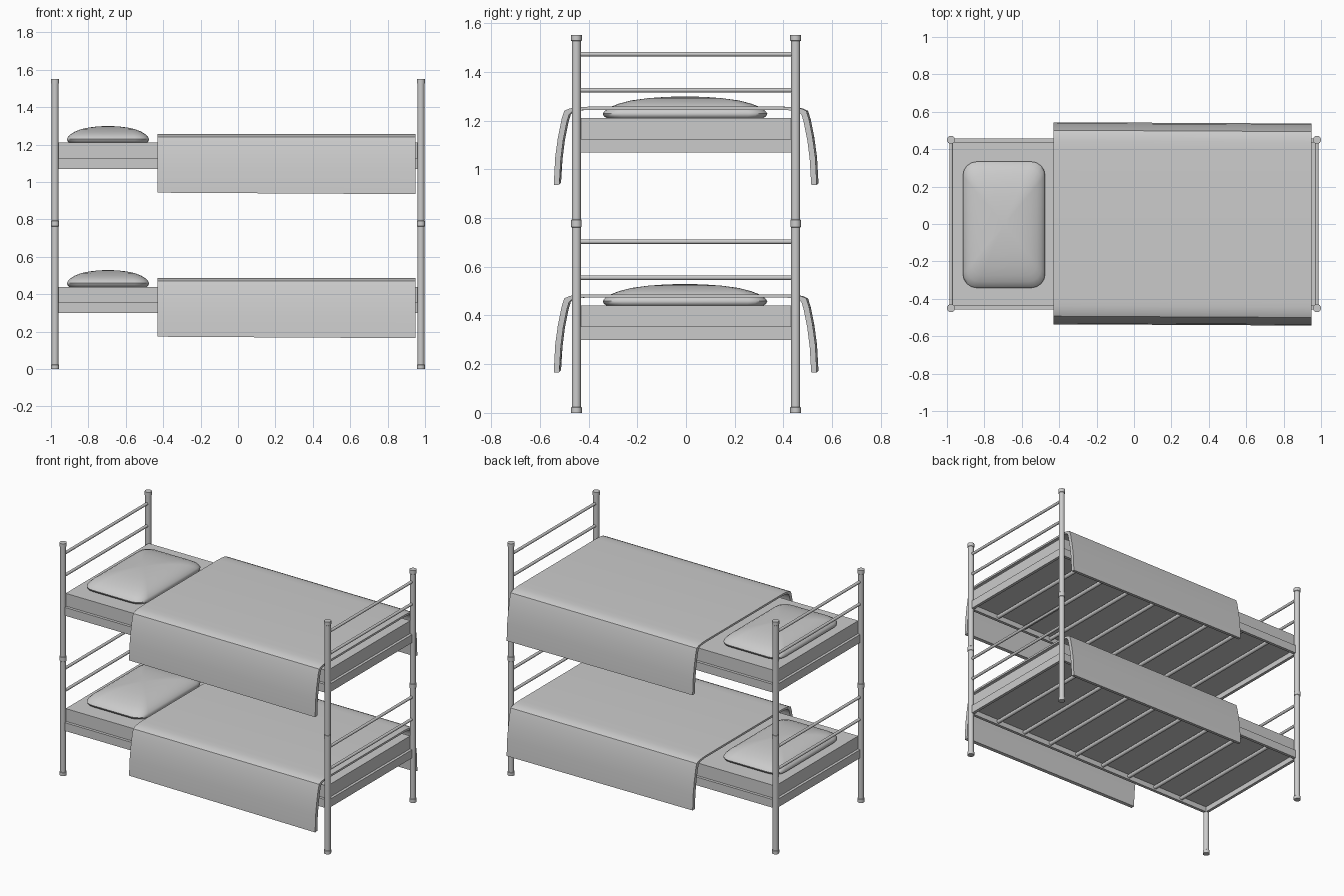
import bpy, bmesh, math
from mathutils import Vector

if "Cube" in bpy.data.objects:
    bpy.data.objects.remove(bpy.data.objects["Cube"])

LEVELS = {"lower": 0.0, "upper": 0.77}
PX, PY = 0.978, 0.45


def finish(name, bm, angle=None):
    bmesh.ops.recalc_face_normals(bm, faces=bm.faces[:])
    me = bpy.data.meshes.new(name)
    bm.to_mesh(me)
    bm.free()
    ob = bpy.data.objects.new(name, me)
    bpy.context.collection.objects.link(ob)
    if angle:
        bpy.ops.object.select_all(action='DESELECT')
        ob.select_set(True)
        bpy.context.view_layer.objects.active = ob
        bpy.ops.object.shade_smooth_by_angle(angle=math.radians(angle))
    return ob


def box(name, lo, hi):
    bm = bmesh.new()
    bmesh.ops.create_cube(bm, size=1)
    for v in bm.verts:
        v.co = Vector([(a + b) / 2 + c * (b - a) for a, b, c in zip(lo, hi, v.co)])
    return finish(name, bm)


def loft(bm, rings):
    """Skin closed rings of points and cap both ends."""
    rows = [[bm.verts.new(p) for p in r] for r in rings]
    n = len(rows[0])
    for a, b in zip(rows, rows[1:]):
        for i in range(n):
            j = (i + 1) % n
            bm.faces.new((a[i], a[j], b[j], b[i]))
    bm.faces.new(rows[0])
    bm.faces.new(rows[-1])


def cross_bar(name, x, z, r, half):
    bm = bmesh.new()
    loft(bm, [[(x + r * math.cos(t), y, z + r * math.sin(t))
               for t in [i * math.tau / 12 for i in range(12)]]
              for y in (-half, half)])
    return finish(name, bm, 40)


def post(name, x, y):
    # tube with end caps and a joining collar halfway up
    profile = [(0.022, 0), (0.022, 0.022), (0.019, 0.024), (0.019, 0.762),
               (0.0215, 0.764), (0.0215, 0.792), (0.019, 0.794), (0.019, 1.526),
               (0.022, 1.528), (0.022, 1.552)]
    bm = bmesh.new()
    loft(bm, [[(x + r * math.cos(i * math.tau / 16), y + r * math.sin(i * math.tau / 16), z)
               for i in range(16)] for r, z in profile])
    return finish(name, bm, 40)


def pillow(name, dz):
    # rounded rectangle outline, domed by shrinking rings
    hx, hy, r = 0.22, 0.338, 0.075
    outline = []
    for k, (sx, sy) in enumerate([(1, 1), (-1, 1), (-1, -1), (1, -1)]):
        for i in range(5):
            a = k * math.pi / 2 + i * math.pi / 8
            outline.append((sx * (hx - r) + r * math.cos(a), sy * (hy - r) + r * math.sin(a)))
    rings = [(0.93, 0.437), (0.985, 0.447), (1.0, 0.459), (0.97, 0.472), (0.9, 0.487),
             (0.8, 0.500), (0.65, 0.513), (0.45, 0.522), (0.25, 0.527), (0.08, 0.529)]
    bm = bmesh.new()
    loft(bm, [[(-0.695 + s * x, -0.004 + s * y, z + dz) for x, y in outline] for s, z in rings])
    return finish(name, bm, 60)


def blanket(name, dz):
    # draped cross-section: matching outer and inner half profiles
    outer = [(0.40, 0.487), (0.44, 0.485), (0.475, 0.480), (0.497, 0.470), (0.508, 0.435),
             (0.523, 0.36), (0.534, 0.28), (0.540, 0.168)]
    inner = [(0.40, 0.474), (0.432, 0.472), (0.462, 0.468), (0.477, 0.455), (0.486, 0.425),
             (0.501, 0.35), (0.511, 0.27), (0.517, 0.170)]

    def full(half):
        return [(-y, z) for y, z in reversed(half)] + half
    bm = bmesh.new()
    rows = []
    for x, drop, shift in ((-0.43, 0.005, 0.004), (0.95, -0.003, -0.003)):
        rows.append([[bm.verts.new((x, y + shift, z + dz + (drop if z < 0.2 else 0)))
                      for y, z in full(h)] for h in (outer, inner)])
    (o0, i0), (o1, i1) = rows
    n = len(o0)
    for a, b in ((o0, o1), (i1, i0), (i0, o0), (o1, i1)):
        for k in range(n - 1):
            bm.faces.new((a[k], a[k + 1], b[k + 1], b[k]))
    for k in (0, n - 1):
        bm.faces.new((o0[k], o1[k], i1[k], i0[k]))
    return finish(name, bm, 40)


# corner posts
for sx, ex in ((-1, "head"), (1, "foot")):
    for sy, ey in ((-1, "front"), (1, "back")):
        post(f"{ex}_{ey}_post", sx * PX, sy * PY)

for lvl, dz in LEVELS.items():
    # head and foot rails
    for sx, ex in ((-1, "head"), (1, "foot")):
        for i, z in enumerate((0.555, 0.703)):
            cross_bar(f"{lvl}_{ex}_rail_{i + 1}", sx * PX, z + dz, 0.0095, PY)
        x = sx * 0.975
        box(f"{lvl}_{ex}_frame", (x - 0.01, -0.45, 0.30 + dz), (x + 0.01, 0.45, 0.355 + dz))
    # side frame rails
    for sy, ey in ((-1, "front"), (1, "back")):
        y = sy * 0.447
        box(f"{lvl}_{ey}_frame", (-PX, y - 0.01, 0.30 + dz), (PX, y + 0.01, 0.355 + dz))
    # slats under the mattress
    for i in range(8):
        cross_bar(f"{lvl}_slat_{i + 1}", (i - 3.5) * 0.217, 0.322 + dz, 0.013, 0.44)
    # bedding
    box(f"{lvl}_mattress", (-0.967, -0.438, 0.335 + dz), (0.967, 0.438, 0.44 + dz))
    pillow(f"{lvl}_pillow", dz)
    blanket(f"{lvl}_blanket", dz)
